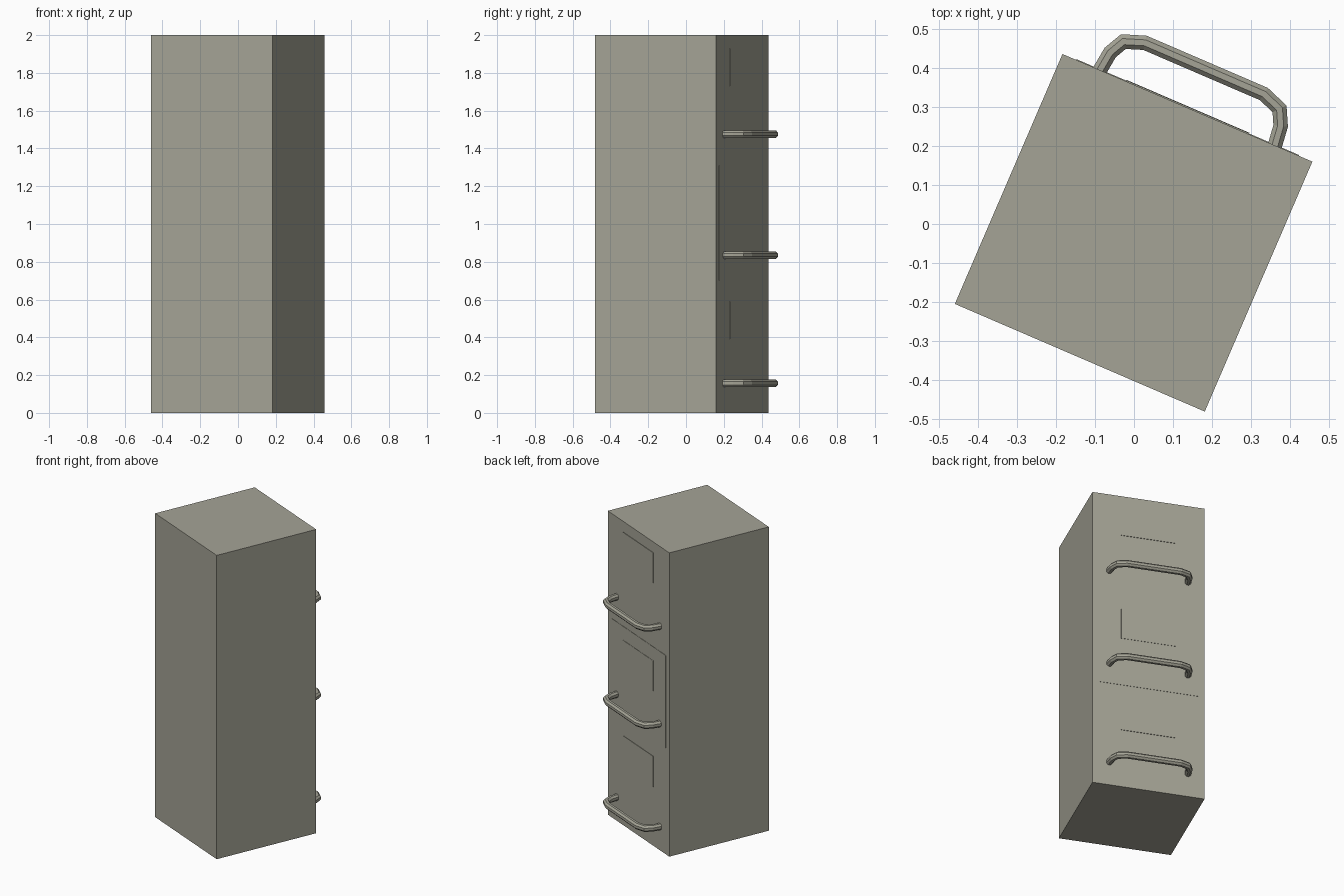
import bpy, bmesh, math
from mathutils import Matrix, Vector

if "Cube" in bpy.data.objects:
    bpy.data.objects.remove(bpy.data.objects["Cube"], do_unlink=True)

# One warm grey paint for the whole cabinet
grey = bpy.data.materials.new("warm_grey_paint")
grey.use_nodes = True
colour = (0.376, 0.371, 0.305, 1)
grey.diffuse_color = colour
grey.node_tree.nodes["Principled BSDF"].inputs["Base Color"].default_value = colour

# Cabinet frame: drawers face local +y, the whole body is turned about z
SIDE, HEIGHT = 0.698, 2.0
HALF = SIDE / 2
TURN = Matrix.Translation((-0.001, -0.0225, 0)) @ Matrix.Rotation(math.radians(-23.3), 4, 'Z')


def add_object(name, bm):
    bmesh.ops.recalc_face_normals(bm, faces=bm.faces)
    mesh = bpy.data.meshes.new(name)
    bm.to_mesh(mesh)
    bm.free()
    mesh.materials.append(grey)
    obj = bpy.data.objects.new(name, mesh)
    obj.matrix_world = TURN
    bpy.context.collection.objects.link(obj)
    return obj


def box(name, low, high):
    low, high = Vector(low), Vector(high)
    bm = bmesh.new()
    bmesh.ops.create_cube(bm, size=1)
    bmesh.ops.scale(bm, vec=high - low, verts=bm.verts)
    bmesh.ops.translate(bm, vec=(low + high) / 2, verts=bm.verts)
    return add_object(name, bm)


def plate(name, half_width, z0, z1, proud):
    return box(name, (-half_width, HALF - 0.01, z0), (half_width, HALF + proud, z1))


def handle(name, z, radius=0.02, sides=8):
    # Bent bar: half the path is listed and mirrored
    half = [(0.245, -0.005), (0.238, 0.052), (0.218, 0.091), (0.166, 0.11)]
    path = [Vector((-u, HALF + v, z)) for u, v in half]
    path += [Vector((u, HALF + v, z)) for u, v in reversed(half)]
    bm = bmesh.new()
    rings = []
    for i, p in enumerate(path):
        before = (p - path[i - 1]).normalized() if i else Vector((0, 1, 0))
        after = (path[i + 1] - p).normalized() if i < len(path) - 1 else Vector((0, -1, 0))
        tangent = (before + after).normalized()
        across = tangent.cross(Vector((0, 0, 1)))
        mitre = radius / max(tangent.dot(after), 0.5)
        ring = []
        for k in range(sides):
            a = math.tau * (k + 0.5) / sides
            ring.append(bm.verts.new(p + across * mitre * math.cos(a)
                                     + Vector((0, 0, radius * math.sin(a) / math.cos(math.pi / sides)))))
        rings.append(ring)
    for r0, r1 in zip(rings, rings[1:]):
        for k in range(sides):
            n = (k + 1) % sides
            bm.faces.new((r0[k], r0[n], r1[n], r1[k]))
    bm.faces.new(rings[0])
    bm.faces.new(rings[-1])
    return add_object(name, bm)


# Body and the raised middle drawer front
box("cabinet_body", (-HALF, -HALF, 0), (HALF, HALF, HEIGHT))
plate("middle_drawer_front", 0.311, 0.70, 1.31, 0.002)

# Label plate and handle on each drawer: name, label bottom, label proud, handle height
for drawer, label_z, proud, handle_z in (("bottom", 0.39, 0.003, 0.157),
                                         ("middle", 1.02, 0.004, 0.835),
                                         ("top", 1.73, 0.003, 1.476)):
    plate(drawer + "_label_plate", 0.171, label_z, label_z + 0.2, proud)
    handle(drawer + "_handle", handle_z)
